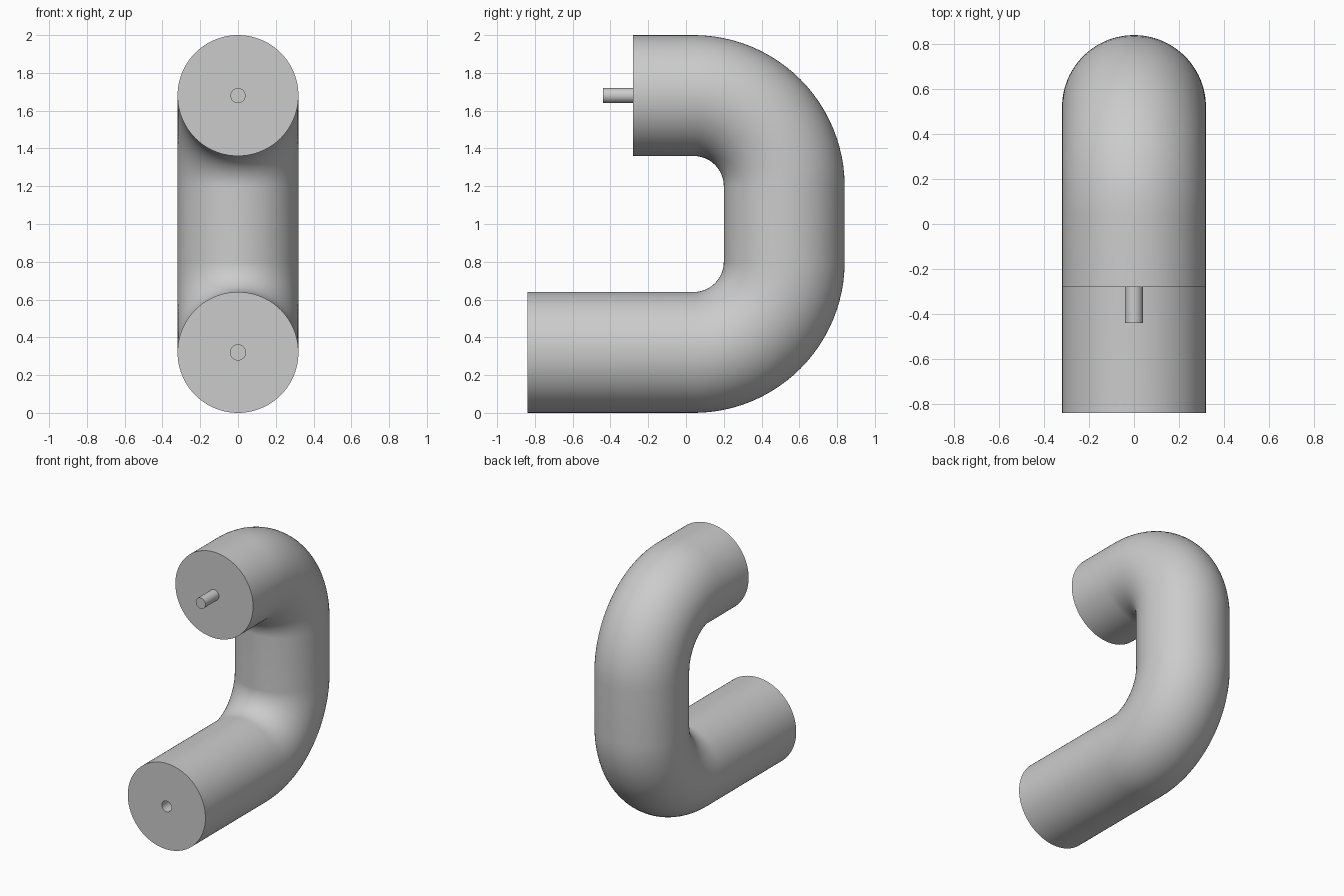
import bpy, bmesh, math
from mathutils import Vector

cube = bpy.data.objects.get("Cube")
if cube:
    bpy.data.objects.remove(cube)

TUBE_R, PIN_R, BEND_R = 0.32, 0.04, 0.48
LOW_Z, HIGH_Z, BEND_Y = 0.32, 1.68, 0.04
LOW_END, HIGH_END, PIN_LEN = -0.84, -0.28, 0.16

grey = bpy.data.materials.new("plain grey")
grey.use_nodes = True
grey.diffuse_color = (0.6, 0.6, 0.6, 1)
grey.node_tree.nodes["Principled BSDF"].inputs["Base Color"].default_value = (0.6, 0.6, 0.6, 1)


def loft(name, rings, sides):
    """Skin circles given as (y, z, direction angle in the YZ plane, radius)."""
    bm = bmesh.new()
    loops = []
    for y, z, angle, radius in rings:
        side = Vector((1, 0, 0))
        up = Vector((0, -math.sin(angle), math.cos(angle)))
        loops.append([
            bm.verts.new(Vector((0, y, z)) + radius * (math.cos(a) * side + math.sin(a) * up))
            for a in (math.tau * i / sides for i in range(sides))])
    for a, b in zip(loops, loops[1:]):
        for i in range(sides):
            j = (i + 1) % sides
            bm.faces.new((a[i], a[j], b[j], b[i]))
    bm.faces.new(loops[0])
    bm.faces.new(loops[-1])
    bmesh.ops.recalc_face_normals(bm, faces=bm.faces)
    mesh = bpy.data.meshes.new(name)
    bm.to_mesh(mesh)
    bm.free()
    mesh.materials.append(grey)
    obj = bpy.data.objects.new(name, mesh)
    bpy.context.collection.objects.link(obj)
    bpy.ops.object.select_all(action='DESELECT')
    obj.select_set(True)
    bpy.context.view_layer.objects.active = obj
    bpy.ops.object.shade_smooth_by_angle(angle=math.radians(35))


def bend(center_z, start, steps=24):
    """Rings of a quarter bend beginning at the given direction angle."""
    for i in range(steps + 1):
        a = start + math.pi / 2 * i / steps
        yield (BEND_Y + BEND_R * math.sin(a), center_z - BEND_R * math.cos(a), a, TUBE_R)


# Tube: socket hole, lower arm, two bends, upper arm
loft("bent_tube", [
    (LOW_END + PIN_LEN, LOW_Z, 0, PIN_R),
    (LOW_END, LOW_Z, 0, PIN_R),
    (LOW_END, LOW_Z, 0, TUBE_R),
    *bend(LOW_Z + BEND_R, 0),
    *bend(HIGH_Z - BEND_R, math.pi / 2),
    (HIGH_END, HIGH_Z, math.pi, TUBE_R),
], 96)

# Locating pin on the upper end
loft("end_pin", [
    (HIGH_END, HIGH_Z, math.pi, PIN_R),
    (HIGH_END - PIN_LEN, HIGH_Z, math.pi, PIN_R),
], 48)
